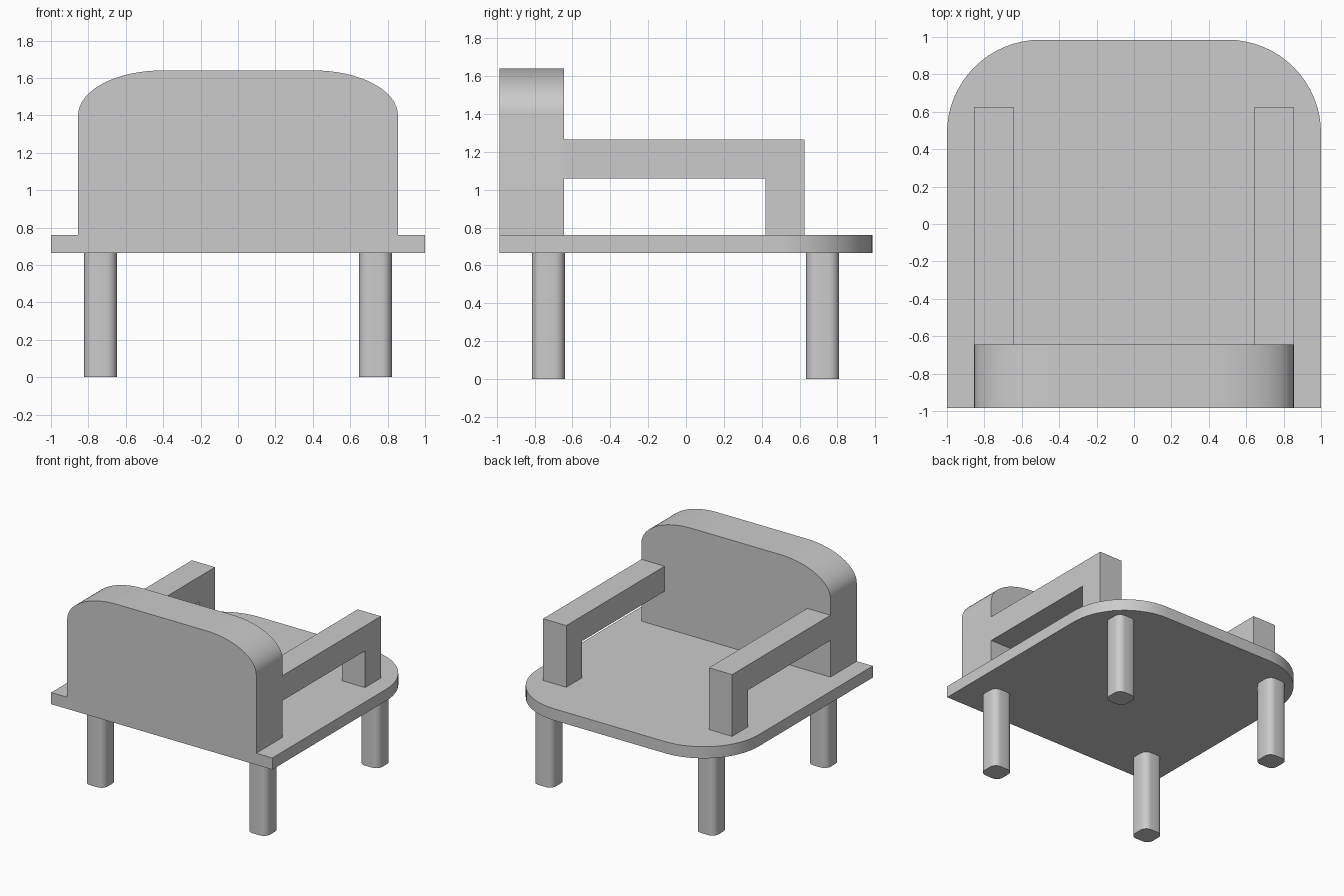
import bpy
import bmesh
from math import sin, cos, pi
from mathutils import Vector

cube = bpy.data.objects.get("Cube")
if cube:
    bpy.data.objects.remove(cube, do_unlink=True)

# Single plain grey finish
GREY = (0.6, 0.6, 0.6, 1.0)
grey = bpy.data.materials.new("plain_grey")
grey.use_nodes = True
grey.diffuse_color = GREY
grey.node_tree.nodes["Principled BSDF"].inputs["Base Color"].default_value = GREY


def arc(cx, cy, rx, ry, start, steps=16):
    """Quarter ellipse, counter-clockwise from the start angle."""
    angles = [start + pi / 2 * i / steps for i in range(steps + 1)]
    return [(cx + rx * cos(a), cy + ry * sin(a)) for a in angles]


def extrude(name, profile, place, depth):
    """Extrude a 2D profile, placed in space by a function, along a vector."""
    bm = bmesh.new()
    face = bm.faces.new([bm.verts.new(place(u, v)) for u, v in profile])
    result = bmesh.ops.extrude_face_region(bm, geom=[face])
    moved = [g for g in result["geom"] if isinstance(g, bmesh.types.BMVert)]
    bmesh.ops.translate(bm, verts=moved, vec=Vector(depth))
    bmesh.ops.recalc_face_normals(bm, faces=bm.faces)
    mesh = bpy.data.meshes.new(name)
    bm.to_mesh(mesh)
    bm.free()
    obj = bpy.data.objects.new(name, mesh)
    bpy.context.collection.objects.link(obj)
    mesh.materials.append(grey)
    bpy.ops.object.select_all(action="DESELECT")
    obj.select_set(True)
    bpy.context.view_layer.objects.active = obj
    bpy.ops.object.shade_smooth_by_angle(angle=pi / 6)
    return obj


EDGE = 0.985          # half depth of the seat
SEAT_LOW, SEAT_TOP = 0.665, 0.76
BACK_INNER = -0.645   # inner face of the backrest

# Seat slab with two large rounded corners
seat = [(-1, -EDGE), (1, -EDGE)]
seat += arc(0.5, EDGE - 0.5, 0.5, 0.5, 0) + arc(-0.5, EDGE - 0.5, 0.5, 0.5, pi / 2)
extrude("seat", seat, lambda x, y: (x, y, SEAT_LOW), (0, 0, SEAT_TOP - SEAT_LOW))

# Backrest with elliptical shoulders
back = [(-0.855, SEAT_TOP), (0.855, SEAT_TOP)]
back += arc(0.405, 1.4, 0.45, 0.24, 0) + arc(-0.405, 1.4, 0.45, 0.24, pi / 2)
extrude("backrest", back, lambda x, z: (x, -EDGE, z), (0, BACK_INNER + EDGE, 0))

# Armrests: a rail with a post at its free end
arm = [(BACK_INNER, 1.06), (0.42, 1.06), (0.42, SEAT_TOP),
       (0.625, SEAT_TOP), (0.625, 1.265), (BACK_INNER, 1.265)]
for side, x in (("left", 0.645), ("right", -0.855)):
    extrude(side + "_armrest", arm, lambda y, z: (x, y, z), (0.21, 0, 0))

# Legs: rounded square posts
HALF, R = 0.0875, 0.055
c = HALF - R
leg = []
for i, (sx, sy) in enumerate(((1, 1), (-1, 1), (-1, -1), (1, -1))):
    leg += arc(sx * c, sy * c, R, R, i * pi / 2, 6)
for side, x in (("left", 0.735), ("right", -0.735)):
    for end, y in (("front", -0.727), ("rear", 0.722)):
        extrude(f"{end}_{side}_leg", leg,
                lambda u, v: (x + u, y + v, 0), (0, 0, SEAT_LOW))
